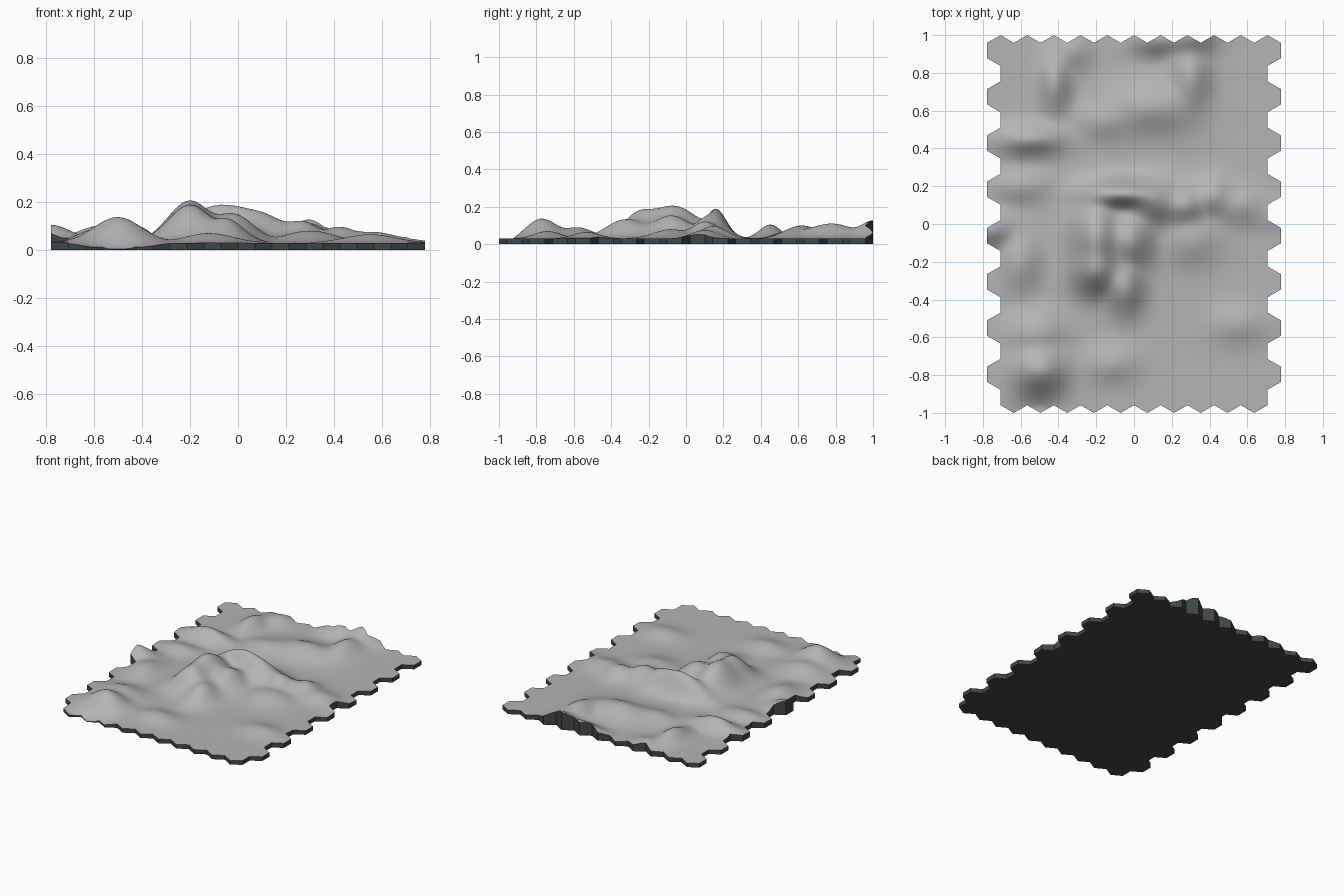
import bpy
import bmesh
import math

# Remove the default cube only
default_cube = bpy.data.objects.get("Cube")
if default_cube:
    bpy.data.objects.remove(default_cube, do_unlink=True)

# Board layout: alternating rows of pointed hexagon tiles
ROWS = 16
LONG_ROW = 11
RADIUS = 2 / (1.5 * (ROWS - 1) + 2)
WIDTH = RADIUS * math.sqrt(3)
GROUND = 0.03

# Hills by region: centre x, centre y, height, x spread, y spread
main_mountain = [
    (-.2, -.07, .175, .13, .2),
    (-.2, -.25, .13, .13, .12),
    (-.05, -.33, .1, .1, .14),
    (-.07, .16, .155, .2, .08),
    (.1, .12, .11, .15, .12),
    (-.02, -.08, .12, .12, .15),
]
east_shoulder = [
    (.27, .1, .085, .1, .1),
    (.42, .15, .065, .1, .1),
    (.56, .1, .045, .14, .1),
    (.74, .05, .02, .12, .08),
    (.3, -.08, .05, .15, .13),
]
back_plateau = [
    (.1, .62, .07, .22, .13),
    (.3, .78, .08, .1, .17),
    (.3, 1, .095, .12, .1),
    (.12, .98, .065, .14, .08),
    (-.15, .55, .04, .15, .1),
]
west_ridges = [
    (-.55, .45, .075, .17, .08),
    (-.42, .75, .07, .08, .15),
    (-.33, .92, .04, .1, .1),
    (-.78, -.03, .075, .13, .09),
    (-.6, -.2, .055, .1, .15),
    (-.6, .2, .035, .15, .08),
]
front_hills = [
    (-.5, -.77, .107, .14, .12),
    (-.52, -.58, .06, .15, .12),
    (-.12, -.74, .04, .14, .1),
    (.55, -.53, .035, .15, .1),
]
HILLS = main_mountain + east_shoulder + back_plateau + west_ridges + front_hills
front_hollow = (-.5, -1, .035, .15, .1)


def bump(x, y, hill):
    """Height of one rounded hill at a point."""
    cx, cy, height, spread_x, spread_y = hill
    return height * math.exp(-((x - cx) / spread_x) ** 2 - ((y - cy) / spread_y) ** 2)


def terrain_height(x, y):
    """Blend overlapping hills softly, so that none adds fully to another."""
    blended = math.sqrt(sum(bump(x, y, hill) ** 2 for hill in HILLS))
    return max(GROUND + blended - bump(x, y, front_hollow), GROUND / 6)


def tile_centres():
    """Centres of all tiles, the front row being a short one."""
    for row in range(ROWS):
        count = LONG_ROW - 1 + row % 2
        y = (row - (ROWS - 1) / 2) * RADIUS * 1.5
        for column in range(count):
            yield (column - (count - 1) / 2) * WIDTH, y


def hex_corners(bm, x, y):
    """Six corner vertices of a pointed hexagon."""
    angles = [math.radians(60 * i + 30) for i in range(6)]
    return [bm.verts.new((x + RADIUS * math.cos(a), y + RADIUS * math.sin(a), 0))
            for a in angles]


def flat_material(name, colour):
    material = bpy.data.materials.new(name)
    material.use_nodes = True
    material.diffuse_color = (*colour, 1)
    shader = next(n for n in material.node_tree.nodes if n.type == "BSDF_PRINCIPLED")
    shader.inputs["Base Color"].default_value = (*colour, 1)
    shader.inputs["Roughness"].default_value = 0.9
    return material


def make_object(name, bm, material):
    bm.normal_update()
    mesh = bpy.data.meshes.new(name)
    bm.to_mesh(mesh)
    bm.free()
    mesh.materials.append(material)
    obj = bpy.data.objects.new(name, mesh)
    bpy.context.collection.objects.link(obj)
    return obj


stone = flat_material("light grey stone", (.46, .46, .46))
dark = flat_material("dark grey base", (.055, .062, .058))

# Terrain surface: fans of triangles, welded, refined and raised
surface = bmesh.new()
for x, y in tile_centres():
    corners = hex_corners(surface, x, y)
    middle = surface.verts.new((x, y, 0))
    for i in range(6):
        surface.faces.new((middle, corners[i], corners[(i + 1) % 6]))
bmesh.ops.remove_doubles(surface, verts=surface.verts[:], dist=0.001)
bmesh.ops.subdivide_edges(surface, edges=surface.edges[:], cuts=4, use_grid_fill=True)
bmesh.ops.triangulate(surface, faces=surface.faces[:])
for vert in surface.verts:
    vert.co.z = terrain_height(vert.co.x, vert.co.y)

# Base: walls dropped from the rim of the terrain, closed by flat tiles
base = bmesh.new()
for edge in surface.edges:
    if edge.is_boundary:
        loop = edge.link_loops[0]
        start, end = loop.vert.co, loop.link_loop_next.vert.co
        points = [end, start, (start.x, start.y, 0), (end.x, end.y, 0)]
        base.faces.new([base.verts.new(p) for p in points])
for x, y in tile_centres():
    base.faces.new(list(reversed(hex_corners(base, x, y))))
bmesh.ops.remove_doubles(base, verts=base.verts[:], dist=0.0005)

make_object("tile_base", base, dark)
terrain = make_object("terrain_surface", surface, stone)

# Smooth the hills
bpy.ops.object.select_all(action="DESELECT")
terrain.select_set(True)
bpy.context.view_layer.objects.active = terrain
bpy.ops.object.shade_smooth_by_angle(angle=math.radians(60))
